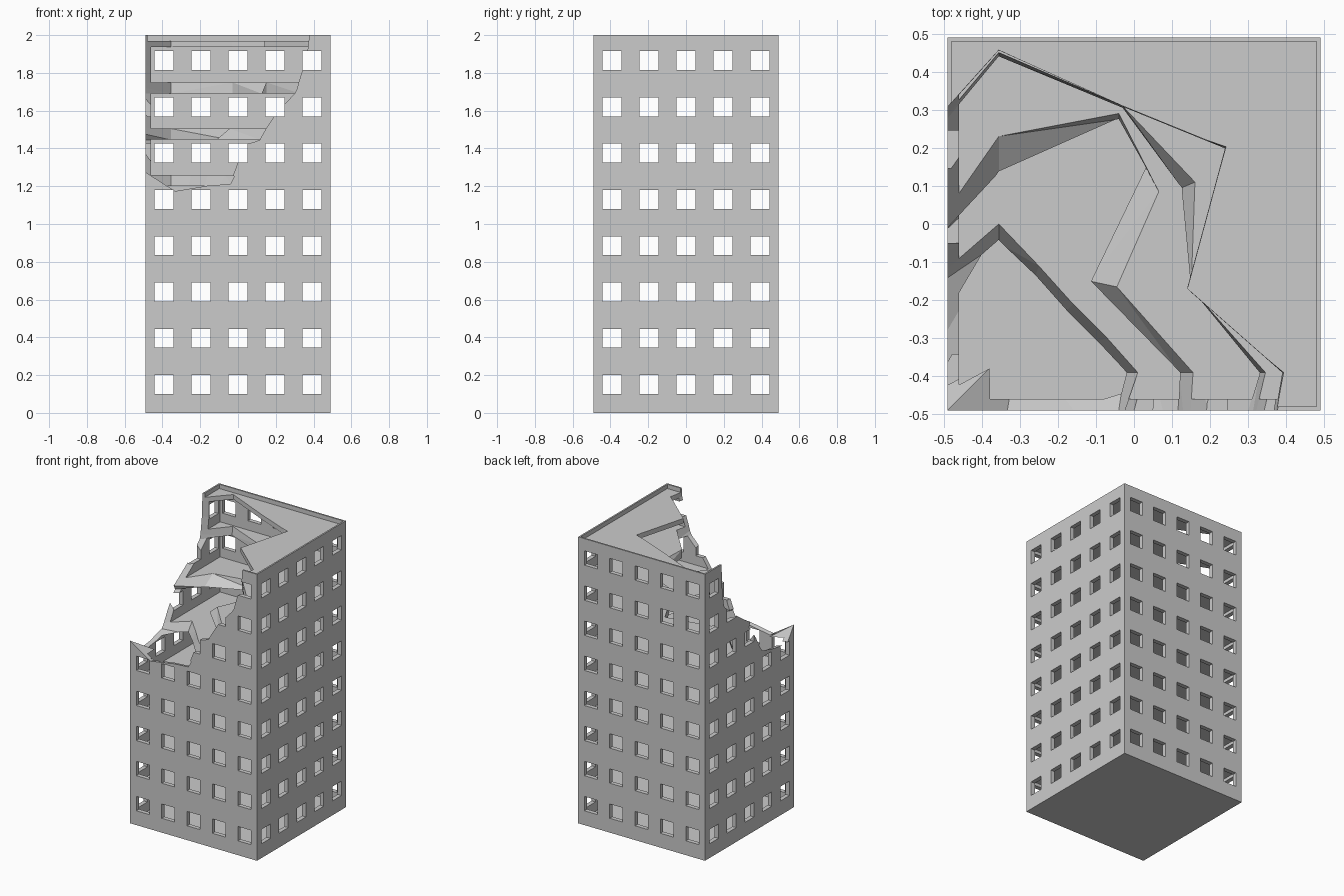
import bpy
import bmesh
from mathutils import Matrix, Vector

HALF = 0.49            # half width of the tower
INNER = 0.46           # half width of the rooms
FLOORS, PITCH = 8, 0.245
COLUMNS, SPACING = 5, 0.196
WINDOW = 0.1

if "Cube" in bpy.data.objects:
    bpy.data.objects.remove(bpy.data.objects["Cube"], do_unlink=True)

concrete = bpy.data.materials.new("grey concrete")
concrete.use_nodes = True
grey = (0.6, 0.6, 0.6, 1)
concrete.diffuse_color = grey
concrete.node_tree.nodes["Principled BSDF"].inputs["Base Color"].default_value = grey


def add_box(bm, low, high):
    low, high = Vector(low), Vector(high)
    place = Matrix.Translation((low + high) / 2) @ Matrix.Diagonal((high - low).to_4d())
    place[3][3] = 1
    bmesh.ops.create_cube(bm, size=1, matrix=place)


def finish(bm, name):
    bmesh.ops.recalc_face_normals(bm, faces=bm.faces)
    mesh = bpy.data.meshes.new(name)
    bm.to_mesh(mesh)
    bm.free()
    mesh.materials.append(concrete)
    obj = bpy.data.objects.new(name, mesh)
    bpy.context.collection.objects.link(obj)
    return obj


def carve(target, cutter):
    """Subtract the cutter, bake the result and drop the cutter."""
    cutter.hide_render = True
    mod = target.modifiers.new("carve", "BOOLEAN")
    mod.operation, mod.solver, mod.object = "DIFFERENCE", "EXACT", cutter
    bpy.context.view_layer.update()
    graph = bpy.context.evaluated_depsgraph_get()
    baked = bpy.data.meshes.new_from_object(target.evaluated_get(graph))
    target.modifiers.clear()
    target.data = baked
    bpy.data.objects.remove(cutter, do_unlink=True)


# Solid tower block
bm = bmesh.new()
add_box(bm, (-HALF, -HALF, 0), (HALF, HALF, 2))
tower = finish(bm, "ruined_tower")

# Hollow rooms between the floor slabs, and the sunken roof inside its parapet
bm = bmesh.new()
for k in range(FLOORS):
    base = 0.035 + k * PITCH
    add_box(bm, (-INNER, -INNER, base), (INNER, INNER, base + 0.187))
add_box(bm, (-0.479, -0.479, 1.97), (0.479, 0.479, 2.2))
carve(tower, finish(bm, "room_cutter"))

# Window openings through opposite walls, one direction at a time
for along_x in (True, False):
    bm = bmesh.new()
    for k in range(FLOORS):
        z = 0.15 + k * PITCH
        for i in range(COLUMNS):
            c, h = (i - 2) * SPACING, WINDOW / 2
            if along_x:
                add_box(bm, (-1, c - h, z - h), (1, c + h, z + h))
            else:
                add_box(bm, (c - h, -1, z - h), (c + h, 1, z + h))
    carve(tower, finish(bm, "window_cutter"))

# Collapsed corner: height, left wall y, back peak y, three inner corners,
# then x just inside and just outside the front wall
BREAK = [
    (1.19, -0.50, -0.05, (-0.26, -0.14), (-0.18, -0.23), (-0.10, -0.31), -0.025, -0.06),
    (1.26, -0.23, 0.00, (-0.25, -0.11), (-0.16, -0.21), (-0.07, -0.30), 0.01, -0.07),
    (1.42, -0.14, 0.11, (-0.06, 0.25), (0.00, 0.13), (-0.12, -0.16), 0.05, -0.01),
    (1.445, -0.12, 0.135, (-0.04, 0.275), (0.03, 0.15), (-0.115, -0.15), 0.12, 0.11),
    (1.505, -0.15, 0.23, (-0.04, 0.29), (0.065, 0.085), (-0.045, -0.165), 0.155, 0.14),
    (1.69, 0.12, 0.44, (-0.03, 0.305), (0.125, 0.095), (0.15, -0.17), 0.33, 0.26),
    (1.75, 0.135, 0.45, (-0.03, 0.31), (0.16, 0.11), (0.15, -0.17), 0.345, 0.29),
    (1.94, 0.16, 0.456, (-0.03, 0.31), (0.24, 0.20), (0.14, -0.17), 0.39, 0.35),
    (2.1, 0.165, 0.458, (-0.03, 0.31), (0.247, 0.215), (0.14, -0.17), 0.405, 0.36),
]
OUT = -0.62
bm = bmesh.new()
rings = []
for n, (z, left, peak, c, d, e, inside, outside) in enumerate(BREAK):
    outline = [(OUT, left), (-0.355, peak), c, d, e, (inside, -0.39),
               (outside, OUT), (-0.355, OUT), (OUT, OUT)]
    ring = [bm.verts.new((x, y, z)) for x, y in outline]
    if n < 2:                          # keep a stub of wall at the corner
        ring[-1].co.z = 1.36 + 0.03 * n
        ring[-3].co.z += 0.05 * (1 - n)
    rings.append(ring)
for low, high in zip(rings, rings[1:]):
    for i in range(len(low)):
        j = (i + 1) % len(low)
        bm.faces.new((low[i], low[j], high[j], high[i]))
bm.faces.new(rings[-1])
centre = bm.verts.new((-0.3, -0.3, 1.15))
for i, vert in enumerate(rings[0]):
    bm.faces.new((vert, rings[0][i - 1], centre))
bmesh.ops.triangulate(bm, faces=bm.faces)
carve(tower, finish(bm, "collapse_cutter"))
